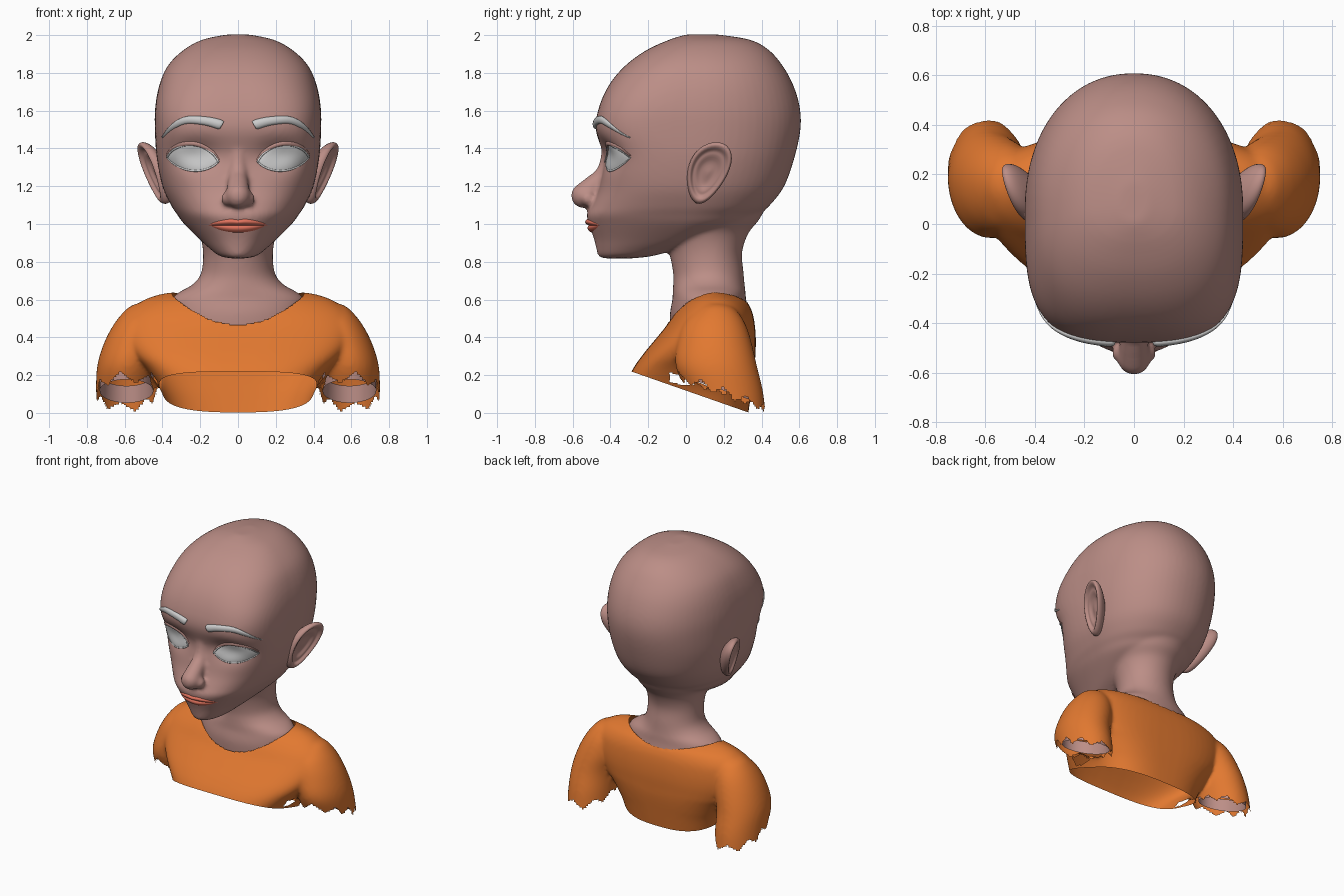
import bpy, bmesh, math
from mathutils import Vector
from mathutils.bvhtree import BVHTree

if "Cube" in bpy.data.objects:
    bpy.data.objects.remove(bpy.data.objects["Cube"])


def material(name, rgb):
    m = bpy.data.materials.new(name)
    m.diffuse_color = (*rgb, 1)
    m.use_nodes = True
    m.node_tree.nodes["Principled BSDF"].inputs["Base Color"].default_value = m.diffuse_color
    return m


SKIN = material("skin", (0.5, 0.27, 0.24))
ORANGE = material("orange_cloth", (0.76, 0.19, 0.03))
CORAL = material("coral", (0.75, 0.17, 0.11))


def spline(keys, k):
    """Catmull-Rom through tuples of numbers."""
    out, n = [], len(keys)
    for i in range(n - 1):
        ctrl = [keys[max(0, min(n - 1, i + d))] for d in (-1, 0, 1, 2)]
        for j in range(k):
            t = j / k
            out.append([0.5 * (2 * b + (c - a) * t + (2 * a - 5 * b + 4 * c - d) * t * t
                               + (3 * b - a - 3 * c + d) * t ** 3) for a, b, c, d in zip(*ctrl)])
    return out + [list(keys[-1])]


def ring(z, hw, yf, yc, yb, n, cx=0, side=1, tilt=0, back=2.15):
    """Horizontal outline: superelliptic front (power n) and back."""
    pts = []
    for i in range(64):
        a = math.tau * i / 64
        c, s = math.cos(a), math.sin(a)
        m = n if s < 0 else min(n, back)
        x = cx + hw * math.copysign(abs(c) ** (2 / m), c)
        y = yc + ((yb - yc) if s > 0 else (yf - yc)) * abs(s) ** (2 / m)
        pts.append((x * side, y, z - tilt * y))
    return pts


def loft(bm, rings, caps=True):
    rows = [[bm.verts.new(p) for p in r] for r in rings]
    n = len(rows[0])
    for a, b in zip(rows, rows[1:]):
        for i in range(n):
            bm.faces.new((a[i], a[(i + 1) % n], b[(i + 1) % n], b[i]))
    if caps:
        bm.faces.new(rows[0])
        bm.faces.new(rows[-1])


def ball(bm, co, r):
    made = bmesh.ops.create_uvsphere(bm, u_segments=24, v_segments=16, radius=r)
    bmesh.ops.translate(bm, verts=made["verts"], vec=co)


def finish(bm, name, mat=None, mirror=False):
    bmesh.ops.recalc_face_normals(bm, faces=bm.faces)
    me = bpy.data.meshes.new(name)
    bm.to_mesh(me)
    bm.free()
    for p in me.polygons:
        p.use_smooth = True
    ob = bpy.data.objects.new(name, me)
    bpy.context.collection.objects.link(ob)
    if mat:
        me.materials.append(mat)
    if mirror:
        ob.modifiers.new("Mirror", "MIRROR")
    return ob


def fuse(bm, voxel, smooth):
    """Merge overlapping solids into one smooth skin; returns a new bmesh."""
    ob = finish(bm, "blend")
    r = ob.modifiers.new("Remesh", "REMESH")
    r.mode, r.voxel_size = "VOXEL", voxel
    s = ob.modifiers.new("Smooth", "SMOOTH")
    s.factor, s.iterations = 0.5, smooth
    ev = ob.evaluated_get(bpy.context.evaluated_depsgraph_get())
    me = bpy.data.meshes.new_from_object(ev)
    out = bmesh.new()
    out.from_mesh(me)
    bpy.data.objects.remove(ob)
    bpy.data.meshes.remove(me)
    return out


# Head, neck and nose
bm = bmesh.new()
head = [(.818, .04, -.44, -.36, -.28, 2), (.832, .10, -.465, -.3, -.17, 2),
        (.87, .15, -.475, -.22, -.04, 2.1), (.92, .205, -.487, -.12, .12, 2.2),
        (1.0, .285, -.515, -.02, .32, 2.3), (1.05, .322, -.525, 0, .385, 2.4),
        (1.1, .355, -.5, .02, .445, 2.5), (1.2, .40, -.458, .03, .52, 2.7),
        (1.35, .43, -.437, .05, .574, 3.2), (1.5, .44, -.478, .05, .606, 3.4),
        (1.62, .438, -.46, .05, .602, 3.3), (1.74, .415, -.405, .06, .566, 2.9),
        (1.84, .37, -.32, .06, .51, 2.6), (1.92, .29, -.21, .06, .44, 2.4),
        (1.975, .19, -.09, .07, .34, 2.2), (2.003, .06, 0, .08, .17, 2)]
neck = [(.40, .34, -.08, .12, .325, 2), (.52, .355, -.085, .12, .33, 2), (.6, .35, -.072, .12, .318, 2),
        (.64, .31, -.07, .13, .315, 2), (.68, .24, -.068, .13, .31, 2), (.74, .195, -.068, .13, .305, 2),
        (.85, .185, -.09, .12, .297, 2), (.95, .205, -.13, .1, .33, 2), (1.02, .25, -.14, .1, .385, 2),
        (1.1, .28, -.14, .1, .43, 2)]
for keys in (head, neck):
    loft(bm, [ring(*k) for k in spline(keys, 5)])
for y, z, r in spline([(-.40, 1.39, .05), (-.41, 1.31, .052), (-.44, 1.25, .052),
                       (-.492, 1.2, .058), (-.543, 1.15, .066)], 4):
    ball(bm, (0, y, z), r)
for s in (-1, 1):
    ball(bm, (s * .05, -.52, 1.135), .04)
bm = fuse(bm, .012, 9)
# Eye sockets, and open neck base under the shirt
for v in bm.verts:
    x, y, z = v.co
    if y < -.1:
        v.co.y += .045 * math.exp(-((abs(x) - .225) / .12) ** 2 - ((z - 1.365) / .075) ** 2)
bmesh.ops.delete(bm, geom=[f for f in bm.faces if f.calc_center_median().z < .43], context="FACES")
tree = BVHTree.FromBMesh(bm)
finish(bm, "head_and_neck", SKIN)


def face_y(x, z):
    hit = tree.ray_cast(Vector((x, -2, z)), Vector((0, 1, 0)))[0]
    return hit.y if hit else -.3


def patch(name, x0, x1, lo, hi, bulge, mat=None, mirror=False):
    """Bulged patch on the face between two edge curves lo(u) and hi(u)."""
    bm = bmesh.new()
    rows = []
    for i in range(33):
        u = -1 + i / 16
        x = x0 + (x1 - x0) * (u + 1) / 2
        row = []
        for j in range(13):
            v = -1 + j / 6
            z = lo(u) + (hi(u) - lo(u)) * (v + 1) / 2
            row.append(bm.verts.new((x, face_y(x, z) - .003 - bulge * (1 - u * u) * (1 - v * v), z)))
        rows.append(row)
    for a, b in zip(rows, rows[1:]):
        for j in range(12):
            bm.faces.new((a[j], a[j + 1], b[j + 1], b[j]))
    bmesh.ops.remove_doubles(bm, verts=bm.verts, dist=.0002)
    finish(bm, name, mat, mirror)


def strip(name, keys, lift, mat=None):
    """Mirrored tapered tube following the face through (x, z, radius) keys."""
    pts = spline(keys, 5)
    rings = []
    for i, (x, z, r) in enumerate(pts):
        a, b = pts[max(i - 1, 0)], pts[min(i + 1, len(pts) - 1)]
        t = Vector((b[0] - a[0], 0, b[1] - a[1])).normalized()
        nrm = Vector((-t.z, 0, t.x))
        c = Vector((x, face_y(x, z) - lift, z))
        rings.append([c + r * (math.cos(w) * nrm + .7 * math.sin(w) * Vector((0, 1, 0)))
                      for w in (math.tau * k / 12 for k in range(12))])
    bm = bmesh.new()
    loft(bm, rings)
    finish(bm, name, mat, True)


# Eyes, lids, lashes
def lid_hi(u):
    return 1.34 + .012 * u + .078 * max(0, 1 - u * u) ** .75


def lid_lo(u):
    return 1.34 + .012 * u - .058 * max(0, 1 - u * u) ** .85


patch("eyes", .106, .374, lid_lo, lid_hi, .02, None, True)
us = [-1 + i / 6 for i in range(13)]
strip("upper_eyelids", [(.24 + .136 * u, lid_hi(u) + .01, .014 - .006 * u * u) for u in us], 0, SKIN)
strip("upper_lashes", [(.24 + .138 * u, lid_hi(u), .005) for u in us], .008)
strip("lower_lashes", [(.24 + .135 * u, lid_lo(u), .005) for u in us], .002)

# Eyebrows
strip("eyebrows", [(.085, 1.522, .02), (.1, 1.528, .026), (.17, 1.545, .023), (.27, 1.55, .02),
                   (.345, 1.515, .015), (.4, 1.457, .006)], 0)

# Lips
patch("upper_lip", -.155, .155, lambda u: .993,
      lambda u: .994 + .034 * (1 - u * u) ** .8 - .006 * math.exp(-(u / .15) ** 2), .014, CORAL)
patch("lower_lip", -.145, .145, lambda u: .993 - .038 * (1 - u * u) ** .8, lambda u: .993, .012, CORAL)

# Ears: rings run from the bowl over the rim to the back
bm = bmesh.new()
rings = []
for r, h in spline([(.05, -.022), (.35, -.026), (.58, -.012), (.72, -.01), (.84, .006), (.94, .006),
                    (1, -.012), (.96, -.036), (.8, -.06), (.45, -.09)], 3):
    row = []
    for i in range(40):
        a = math.tau * i / 40
        c, s = math.cos(a), math.sin(a)
        y = .115 + r * (.045 * s + .108 * c * (1 + .25 * s))
        z = 1.27 + r * .163 * s
        row.append((.425 + .3 * y + .28 * (z - 1.27) + h, y, z))
    rings.append(row)
loft(bm, rings)
finish(bm, "ears", SKIN, True)

# Shirt: torso and sleeves fused, then opened at neck and hem
bm = bmesh.new()
torso = [(-.1, .34, -.36, .05, .315, 2.6), (.1, .40, -.34, .05, .345, 2.8), (.22, .475, -.288, .05, .362, 3),
         (.3, .55, -.235, .06, .367, 2.8), (.38, .6, -.17, .08, .37, 2.6), (.46, .61, -.105, .1, .365, 2.5),
         (.53, .585, -.06, .13, .352, 2.4), (.585, .52, -.015, .15, .325, 2.3), (.615, .455, .03, .15, .285, 2.2),
         (.636, .365, .08, .15, .235, 2), (.642, .2, .12, .15, .18, 2)]
sleeve = [(.575, .05, .11, .16, .21, 2, .5), (.55, .09, .06, .16, .26, 2, .5), (.48, .135, -.01, .16, .31, 2, .515),
          (.38, .16, -.045, .16, .345, 2, .545), (.25, .162, -.055, .17, .375, 2, .583),
          (.1, .16, 0, .2, .41, 2, .592), (-.1, .158, .04, .23, .43, 2, .594)]
loft(bm, [ring(*k, back=2.9) for k in spline(torso, 5)])
for s in (-1, 1):
    loft(bm, [ring(*k, side=s) for k in spline(sleeve, 5)])
bm = fuse(bm, .013, 8)
bmesh.ops.bisect_plane(bm, geom=bm.verts[:] + bm.edges[:] + bm.faces[:], plane_co=(0, 0, .118),
                       plane_no=(0, .35, 1), clear_inner=True)


def neck_dist(p):
    return math.hypot(p.x / .35, (p.y - .115) / .215)


def cut_away(f):
    p = f.calc_center_median()
    if p.z > .4 and neck_dist(p) < 1:
        return True
    saw = abs((math.atan2(p.y - .2, abs(p.x) - .59) * 1.4) % 1 - .5)
    return abs(p.x) > .425 and p.y > -.09 and p.z - .118 + .35 * p.y < .035 + .1 * saw


bmesh.ops.delete(bm, geom=[f for f in bm.faces if cut_away(f)], context="FACES")
for v in bm.verts:
    if v.is_boundary and v.co.z > .4:
        d = neck_dist(v.co)
        v.co.x /= d
        v.co.y = .115 + (v.co.y - .115) / d
finish(bm, "shirt", ORANGE)

# Upper arms showing inside the sleeves
bm = bmesh.new()
for s in (-1, 1):
    loft(bm, [ring(.118 + h, .142, .03, .205, .385, 2, .59, s, .35) for h in (.07, .11, .16)], caps=False)
finish(bm, "upper_arms", SKIN)
